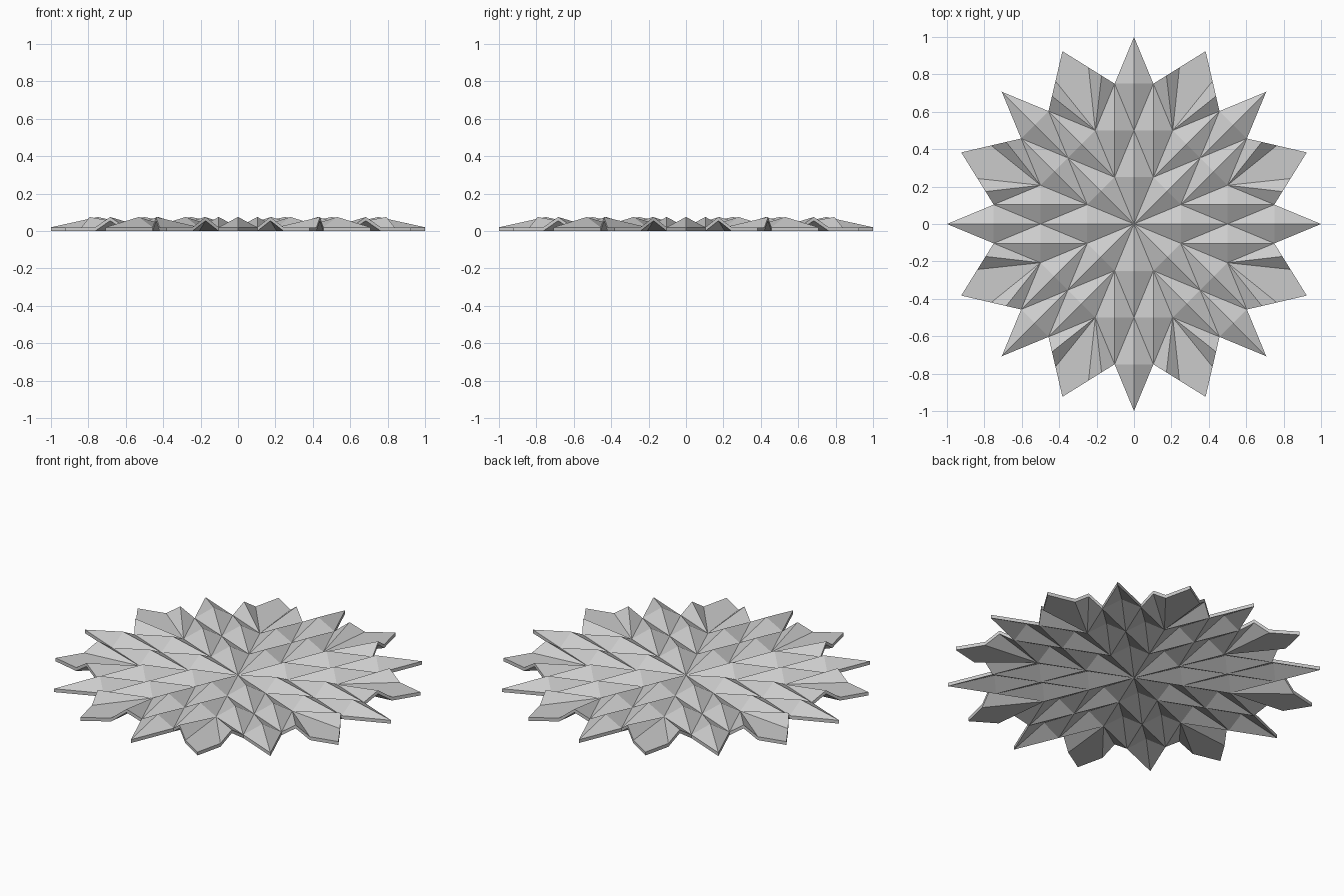
import bpy
import bmesh
from math import pi, cos
from mathutils import Vector, Matrix

cube = bpy.data.objects.get("Cube")
if cube:
    bpy.data.objects.remove(cube)

ARMS = 8
LOW, HIGH = 0.02, 0.075      # top surface at fold valleys and peaks
SIDE = 0.25 / cos(pi / ARMS)  # edge of one diamond facet


def ray(angle, length):
    return Matrix.Rotation(angle, 3, 'Z') @ Vector((length, 0, 0))


def at(p, z):
    return Vector((p.x, p.y, z))


def fan(bm, centre, rim):
    for p, q in zip(rim, rim[1:]):
        bm.faces.new([bm.verts.new(v) for v in (centre, p, q)])


def add_arm(bm, angle):
    # Two by two diamonds, each a shallow four-sided pyramid
    a, b = ray(angle - pi / ARMS, SIDE), ray(angle + pi / ARMS, SIDE)
    for i in range(2):
        for j in range(2):
            o = a * i + b * j
            rim = [at(p, LOW) for p in (o, o + a, o + a + b, o + b, o)]
            fan(bm, at(o + (a + b) / 2, HIGH), rim)


def add_petal(bm, angle):
    # Pleated kite filling the gap between two arms
    root, tip = ray(angle, 2 * SIDE), ray(angle, 1)
    first = root + ray(angle - pi / 4, SIDE)
    last = root + ray(angle + pi / 4, SIDE)
    pleats = ((0, LOW), (0.25, HIGH), (0.5, LOW))
    rim = [at(first.lerp(tip, t), z) for t, z in pleats]
    rim.append(at(tip, LOW))
    rim += [at(last.lerp(tip, t), z) for t, z in reversed(pleats)]
    fan(bm, at(root, LOW), rim)


# Folded sheet
bm = bmesh.new()
for k in range(ARMS):
    turn = 2 * pi * k / ARMS
    add_arm(bm, turn)
    add_petal(bm, turn + pi / ARMS)
bmesh.ops.remove_doubles(bm, verts=bm.verts, dist=0.001)

# Thickness, straight down
result = bmesh.ops.extrude_face_region(bm, geom=bm.faces[:])
lower = [g for g in result["geom"] if isinstance(g, bmesh.types.BMVert)]
bmesh.ops.translate(bm, verts=lower, vec=(0, 0, -LOW))
bmesh.ops.recalc_face_normals(bm, faces=bm.faces)

mesh = bpy.data.meshes.new("pleated_star")
bm.to_mesh(mesh)
bm.free()
star = bpy.data.objects.new("pleated_star", mesh)
bpy.context.collection.objects.link(star)

# Colour
grey = bpy.data.materials.new("light_grey")
grey.use_nodes = True
colour = (0.6, 0.6, 0.6, 1)
grey.diffuse_color = colour
grey.node_tree.nodes["Principled BSDF"].inputs["Base Color"].default_value = colour
mesh.materials.append(grey)
